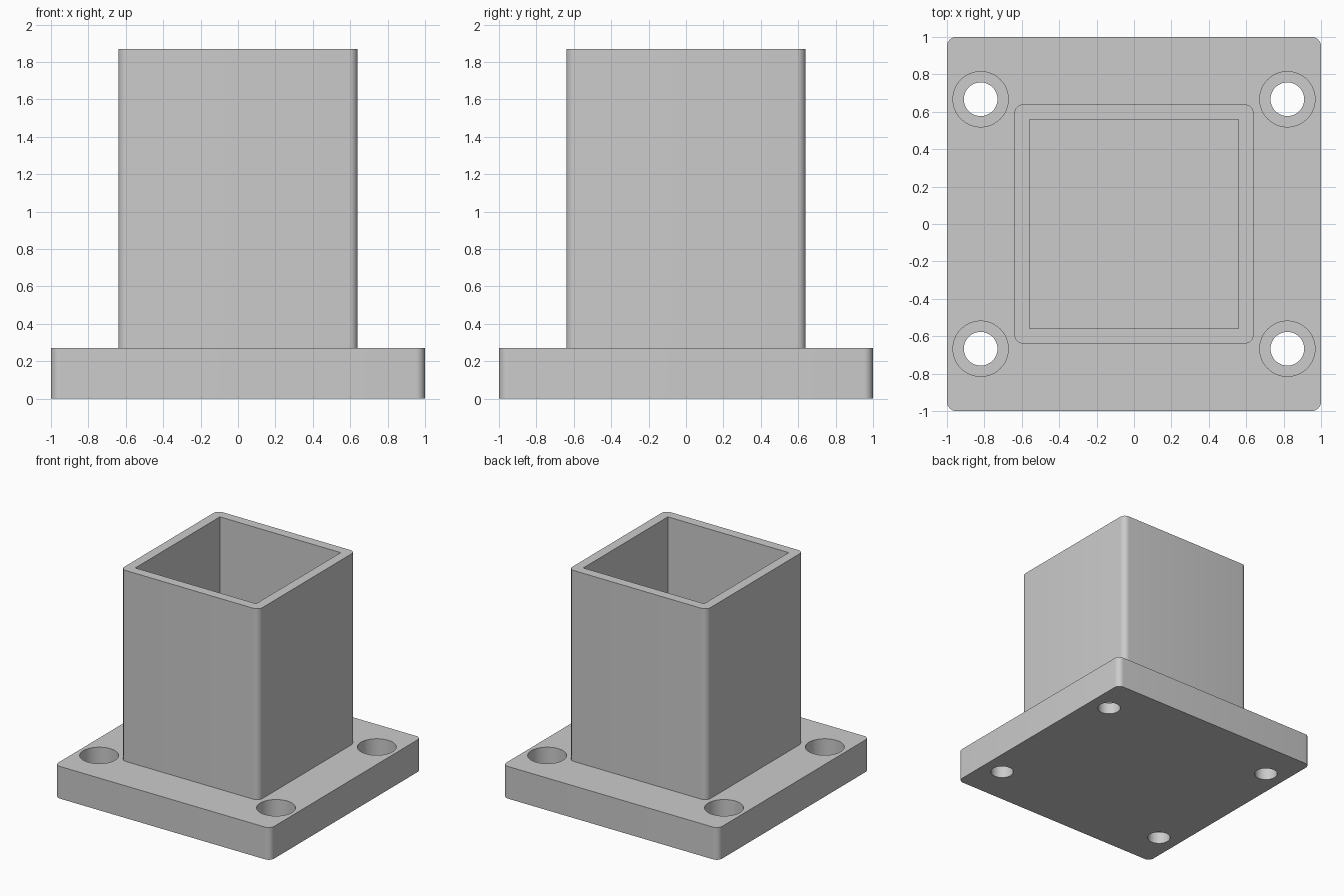
import bpy, bmesh, math

PLATE_TOP, TUBE_TOP = 0.27, 1.87
HOLE_X, HOLE_Y = 0.82, 0.667

old = bpy.data.objects.get("Cube")
if old:
    bpy.data.objects.remove(old, do_unlink=True)

grey = bpy.data.materials.new("light grey")
grey.use_nodes = True
colour = (0.6, 0.6, 0.6, 1)
grey.diffuse_color = colour
grey.node_tree.nodes["Principled BSDF"].inputs["Base Color"].default_value = colour


def prism(name, outline, z0, z1):
    """Extrude a flat outline from z0 up to z1."""
    bm = bmesh.new()
    face = bm.faces.new([bm.verts.new((x, y, z0)) for x, y in outline])
    top = bmesh.ops.extrude_face_region(bm, geom=[face])["geom"]
    bmesh.ops.translate(bm, vec=(0, 0, z1 - z0),
                        verts=[v for v in top if isinstance(v, bmesh.types.BMVert)])
    bmesh.ops.recalc_face_normals(bm, faces=bm.faces)
    mesh = bpy.data.meshes.new(name)
    bm.to_mesh(mesh)
    bm.free()
    mesh.materials.append(grey)
    obj = bpy.data.objects.new(name, mesh)
    bpy.context.collection.objects.link(obj)
    return obj


def arc(cx, cy, r, start, sweep, steps):
    angles = [start + sweep * i / steps for i in range(steps + 1)]
    return [(cx + r * math.cos(a), cy + r * math.sin(a)) for a in angles]


def rounded_square(half, r):
    c = half - r
    corners = [(c, c), (-c, c), (-c, -c), (c, -c)]
    return [p for i, (x, y) in enumerate(corners)
            for p in arc(x, y, r, i * math.pi / 2, math.pi / 2, 8)]


def circle(cx, cy, r):
    return arc(cx, cy, r, 0, math.tau, 48)[:-1]


def select_only(obj):
    bpy.ops.object.select_all(action='DESELECT')
    obj.select_set(True)
    bpy.context.view_layer.objects.active = obj


def cut(obj, cutter):
    """Subtract a cutter from a part, then discard the cutter."""
    cutter.hide_render = True
    mod = obj.modifiers.new("cut", 'BOOLEAN')
    mod.operation, mod.solver, mod.object = 'DIFFERENCE', 'EXACT', cutter
    select_only(obj)
    bpy.ops.object.modifier_apply(modifier=mod.name)
    bpy.data.objects.remove(cutter, do_unlink=True)


# Base plate with four counterbored screw holes
plate = prism("base_plate", rounded_square(1, 0.05), 0, PLATE_TOP)
for sx in (-1, 1):
    for sy in (-1, 1):
        x, y = sx * HOLE_X, sy * HOLE_Y
        cut(plate, prism("screw_hole_cutter", circle(x, y, 0.09), -0.1, 0.5))
        cut(plate, prism("counterbore_cutter", circle(x, y, 0.148), 0.1, 0.5))

# Square tube, rounded outside and sharp inside; the plate forms its floor
tube = prism("square_tube", rounded_square(0.64, 0.05), PLATE_TOP, TUBE_TOP)
h = 0.56
cut(tube, prism("socket_cutter", [(h, h), (-h, h), (-h, -h), (h, -h)], 0, 2))

for part in (plate, tube):
    select_only(part)
    bpy.ops.object.shade_smooth_by_angle(angle=math.radians(30))
